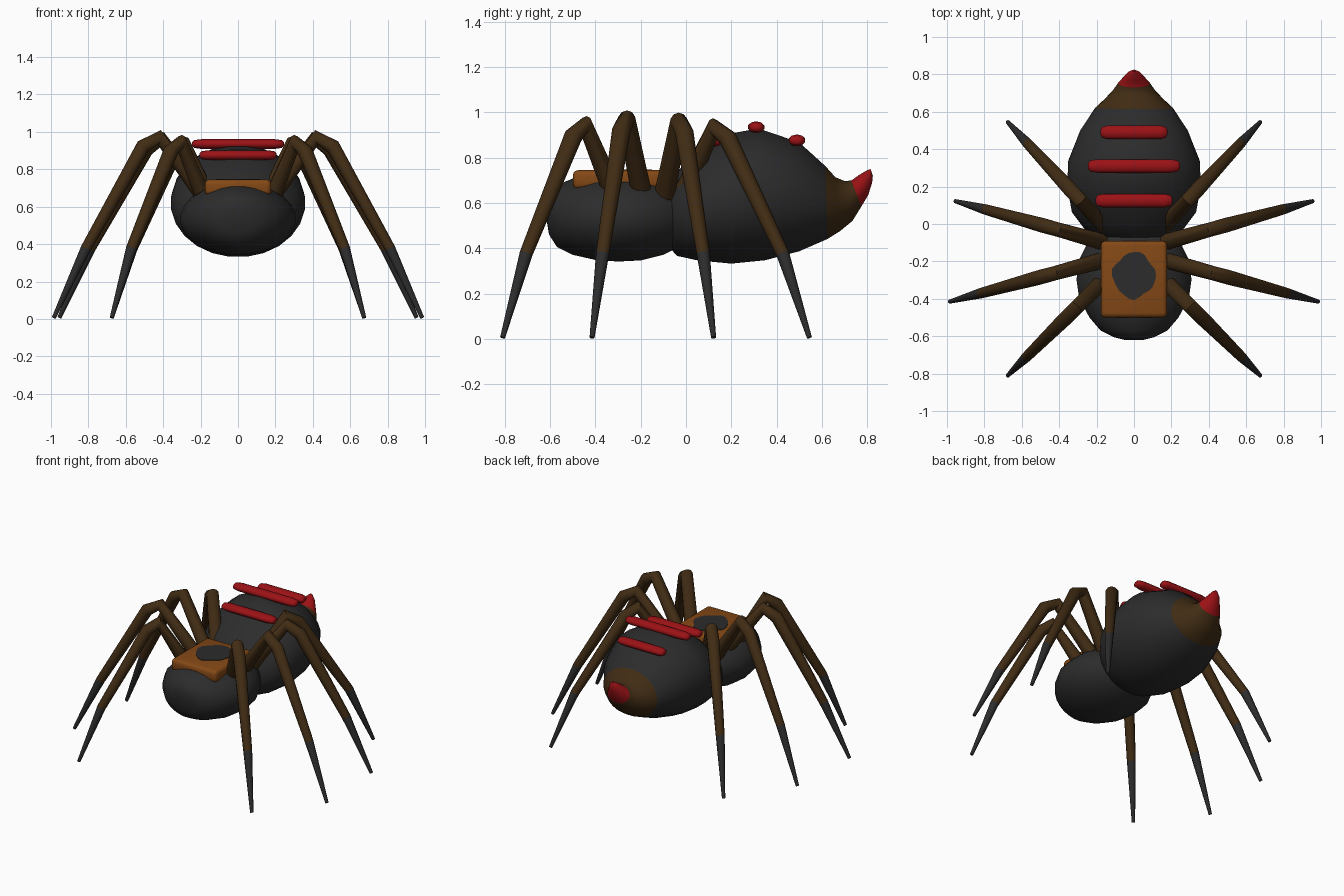
import bpy, bmesh, math
from mathutils import Vector

cube = bpy.data.objects.get("Cube")
if cube:
    bpy.data.objects.remove(cube, do_unlink=True)


def make_material(name, rgb):
    mat = bpy.data.materials.new(name)
    mat.use_nodes = True
    mat.diffuse_color = (*rgb, 1)
    mat.node_tree.nodes["Principled BSDF"].inputs["Base Color"].default_value = (*rgb, 1)
    return mat


BLACK = make_material("charcoal black", (0.025, 0.025, 0.026))
BROWN = make_material("dark brown", (0.052, 0.025, 0.007))
ORANGE = make_material("burnt orange", (0.23, 0.065, 0.008))
RED = make_material("deep red", (0.33, 0.006, 0.008))


def finish(bm, name, mats, angle=50):
    bmesh.ops.recalc_face_normals(bm, faces=bm.faces[:])
    mesh = bpy.data.meshes.new(name)
    bm.to_mesh(mesh)
    bm.free()
    obj = bpy.data.objects.new(name, mesh)
    bpy.context.collection.objects.link(obj)
    for mat in mats:
        mesh.materials.append(mat)
    bpy.ops.object.select_all(action="DESELECT")
    obj.select_set(True)
    bpy.context.view_layer.objects.active = obj
    bpy.ops.object.shade_smooth_by_angle(angle=math.radians(angle))
    return obj


def ring(center, u, v, sides):
    """Ellipse of points around a center, with half axes u and v."""
    turns = [math.tau * (i + 0.5) / sides for i in range(sides)]
    return [Vector(center) + u * math.cos(a) + v * math.sin(a) for a in turns]


def loft(name, rings, mats, pick=lambda span: 0):
    """Skin through rings; pick gives the material slot of each span."""
    bm = bmesh.new()
    loops = [[bm.verts.new(p) for p in r] for r in rings]
    for span, (a, b) in enumerate(zip(loops, loops[1:])):
        for i in range(len(a)):
            j = (i + 1) % len(a)
            bm.faces.new((a[i], a[j], b[j], b[i])).material_index = pick(span)
    bm.faces.new(loops[0]).material_index = pick(0)
    bm.faces.new(loops[-1]).material_index = pick(len(loops) - 2)
    return finish(bm, name, mats)


def body_ring(yb, zb, yt, zt, half_width):
    """Upright body section from its bottom point, top point and half width."""
    bottom, top = Vector((0, yb, zb)), Vector((0, yt, zt))
    return ring((bottom + top) / 2, Vector((half_width, 0, 0)), (top - bottom) / 2, 24)


# Front body: y, bottom, top, half width
head = [(-.62, .55, .61, .05), (-.605, .46, .65, .11), (-.57, .405, .68, .18),
        (-.5, .37, .71, .24), (-.4, .347, .728, .295), (-.3, .34, .73, .31),
        (-.2, .345, .73, .3), (-.1, .37, .71, .25), (0, .42, .66, .17), (.05, .5, .6, .06)]
loft("front_body", [body_ring(y, b, y, t, w) for y, b, t, w in head], [BLACK])

# Abdomen with brown rear and red upturned tail tip
abdomen = [(-.11, .5, -.1, .64, .1), (-.08, .41, -.06, .72, .2), (-.04, .365, 0, .78, .27),
           (.05, .345, .08, .835, .335), (.2, .33, .2, .91, .36), (.35, .345, .32, .932, .355),
           (.5, .385, .5, .87, .29), (.625, .44, .615, .765, .21), (.68, .475, .66, .715, .155),
           (.735, .52, .7, .698, .11), (.775, .585, .73, .7, .085), (.805, .635, .765, .725, .055),
           (.822, .69, .8, .745, .03), (.825, .72, .815, .75, .01)]
loft("abdomen", [body_ring(*r) for r in abdomen], [BLACK, BROWN, RED],
     lambda span: 0 if span < 7 else 1 if span < 10 else 2)

# Raised stripes across the abdomen
for name, y, z, half in (("front_stripe", .125, .875, .205),
                         ("middle_stripe", .31, .935, .245),
                         ("rear_stripe", .49, .877, .178)):
    profile = [(-1, .4), (-.96, .8), (-.8, 1), (.8, 1), (.96, .8), (1, .4)]
    loft(name, [ring((x * half, y, z), Vector((0, .038 * s, 0)), Vector((0, 0, .026 * s)), 10)
                for x, s in profile], [RED])

# Orange back plate
bm = bmesh.new()
bmesh.ops.create_cube(bm, size=1)
for v in bm.verts:
    v.co = Vector((v.co.x * .355, v.co.y * .41 - .295, v.co.z * .085 + .703))
bmesh.ops.bevel(bm, geom=bm.edges[:], offset=.025, segments=3, profile=.5, affect="EDGES")
finish(bm, "back_plate", [ORANGE])

# Dark patch with an uneven outline on the plate
outline = []
for i in range(24):
    a = math.tau * i / 24
    r = 1 + .06 * math.cos(4 * a + .5) + .03 * math.sin(7 * a)
    outline.append((.113 * r * math.cos(a), -.275 + .122 * r * math.sin(a)))
loft("plate_patch", [[Vector((x, y, z)) for x, y in outline] for z in (.742, .749)], [BLACK])


def leg(name, side, root, foot, knee, peak):
    """Bent tapering leg in an upright plane; dark below the last joint."""
    start, end = Vector((*root, 0)), Vector((*foot, 0))
    start.x *= side
    end.x *= side
    # Distance along the leg, height, radius
    joints = [(-.04, .62, .046), (knee - .01, peak - .04, .04), (knee + .1, peak - .09, .041),
              (.785, .375, .029), (1, .006, .011)]
    points = [start.lerp(end, t) + Vector((0, 0, z)) for t, z, r in joints]
    across = (end - start).cross(Vector((0, 0, 1))).normalized()
    rings = []
    for i, p in enumerate(points):
        before = (p - points[max(i - 1, 0)]).normalized()
        after = (points[min(i + 1, len(points) - 1)] - p).normalized()
        normal = across.cross((before + after).normalized())
        rings.append(ring(p, across * joints[i][2], normal * joints[i][2], 10))
    loft(name, rings, [BROWN, BLACK], lambda span: int(span == 3))


# Four pairs of legs
pairs = [("first", (.19, -.33), (.675, -.81), .25, .985),
         ("second", (.19, -.2), (.985, -.415), .3, 1.01),
         ("third", (.19, -.09), (.955, .122), .29, 1.0),
         ("fourth", (.17, 0), (.675, .545), .24, .975)]
for label, root, foot, knee, peak in pairs:
    for side, word in ((1, "left"), (-1, "right")):
        leg(f"{word}_{label}_leg", side, root, foot, knee, peak)
